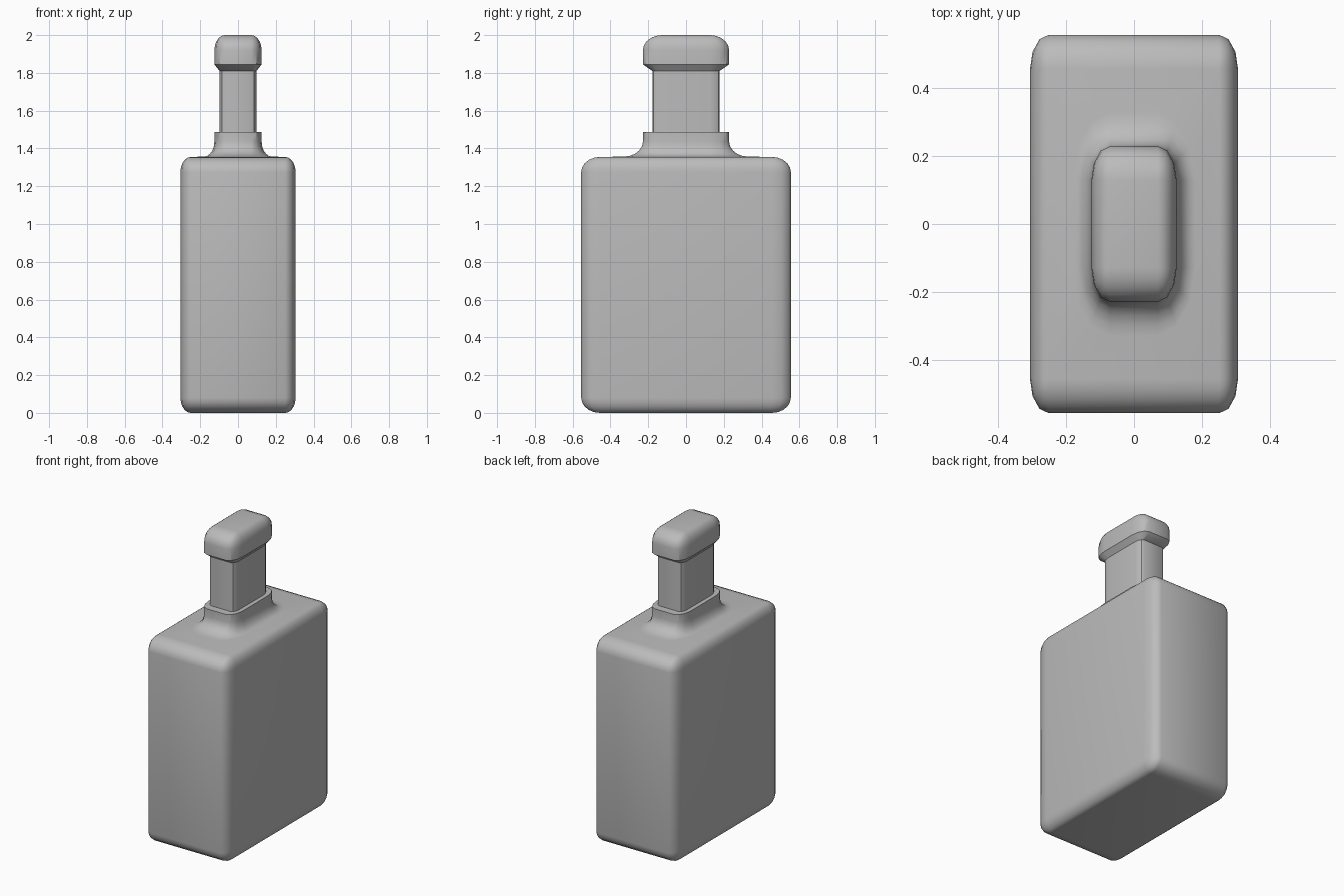
import bpy, bmesh
from math import sin, cos, pi, radians

old = bpy.data.objects.get("Cube")
if old:
    bpy.data.objects.remove(old, do_unlink=True)

RX, RY = 0.055, 0.1          # corner radii shared by every part
SEG = 3                      # segments per rounded corner
BODY = (0.25, 0.455)         # straight core of the body
NECK = (0.07, 0.128)         # straight core of collar, neck and cap

grey = bpy.data.materials.new("plain grey")
grey.use_nodes = True
COLOUR = (0.5, 0.5, 0.5, 1)
grey.diffuse_color = COLOUR
grey.node_tree.nodes["Principled BSDF"].inputs["Base Color"].default_value = COLOUR


def ring(bm, z, core, scale):
    """Rounded rectangle: a core rectangle grown by scaled corner radii."""
    verts = []
    for q, (sx, sy) in enumerate([(1, 1), (-1, 1), (-1, -1), (1, -1)]):
        for i in range(SEG + 1):
            a = (q + i / SEG) * pi / 2
            verts.append(bm.verts.new((sx * core[0] + RX * scale * cos(a),
                                       sy * core[1] + RY * scale * sin(a), z)))
    return verts


def loft(name, sections):
    bm = bmesh.new()
    rings = [ring(bm, *s) for s in sections]
    n = len(rings[0])
    for low, high in zip(rings, rings[1:]):
        for i in range(n):
            j = (i + 1) % n
            bm.faces.new((low[i], low[j], high[j], high[i]))
    bm.faces.new(rings[0][::-1])
    bm.faces.new(rings[-1])
    bmesh.ops.remove_doubles(bm, verts=bm.verts, dist=0.0002)
    bmesh.ops.recalc_face_normals(bm, faces=bm.faces)
    mesh = bpy.data.meshes.new(name)
    bm.to_mesh(mesh)
    bm.free()
    mesh.materials.append(grey)
    obj = bpy.data.objects.new(name, mesh)
    bpy.context.collection.objects.link(obj)
    bpy.ops.object.select_all(action='DESELECT')
    obj.select_set(True)
    bpy.context.view_layer.objects.active = obj
    bpy.ops.object.shade_smooth_by_angle(angle=radians(35))
    return obj


STEPS = 5
arc = [i / STEPS * pi / 2 for i in range(STEPS + 1)]

# Bottle: rounded body, flared shoulder and collar with a flat lip
bottle = [(0.08 - 0.08 * cos(a), BODY, sin(a)) for a in arc]
bottle += [(1.275 + 0.08 * sin(a), BODY, cos(a)) for a in arc]
bottle += [(1.437 - 0.08 * cos(a), NECK, 2 - sin(a)) for a in arc]
bottle += [(1.487, NECK, 1), (1.487, NECK, 0.5)]
loft("bottle_body", bottle)

# Neck rising out of the collar
loft("neck", [(1.48, NECK, 0.5), (1.815, NECK, 0.5)])

# Cap: chamfered underside and rounded top
cap = [(1.81, NECK, 0.5), (1.845, NECK, 1)]
cap += [(1.92 + 0.08 * sin(a), NECK, cos(a)) for a in arc]
loft("cap", cap)
